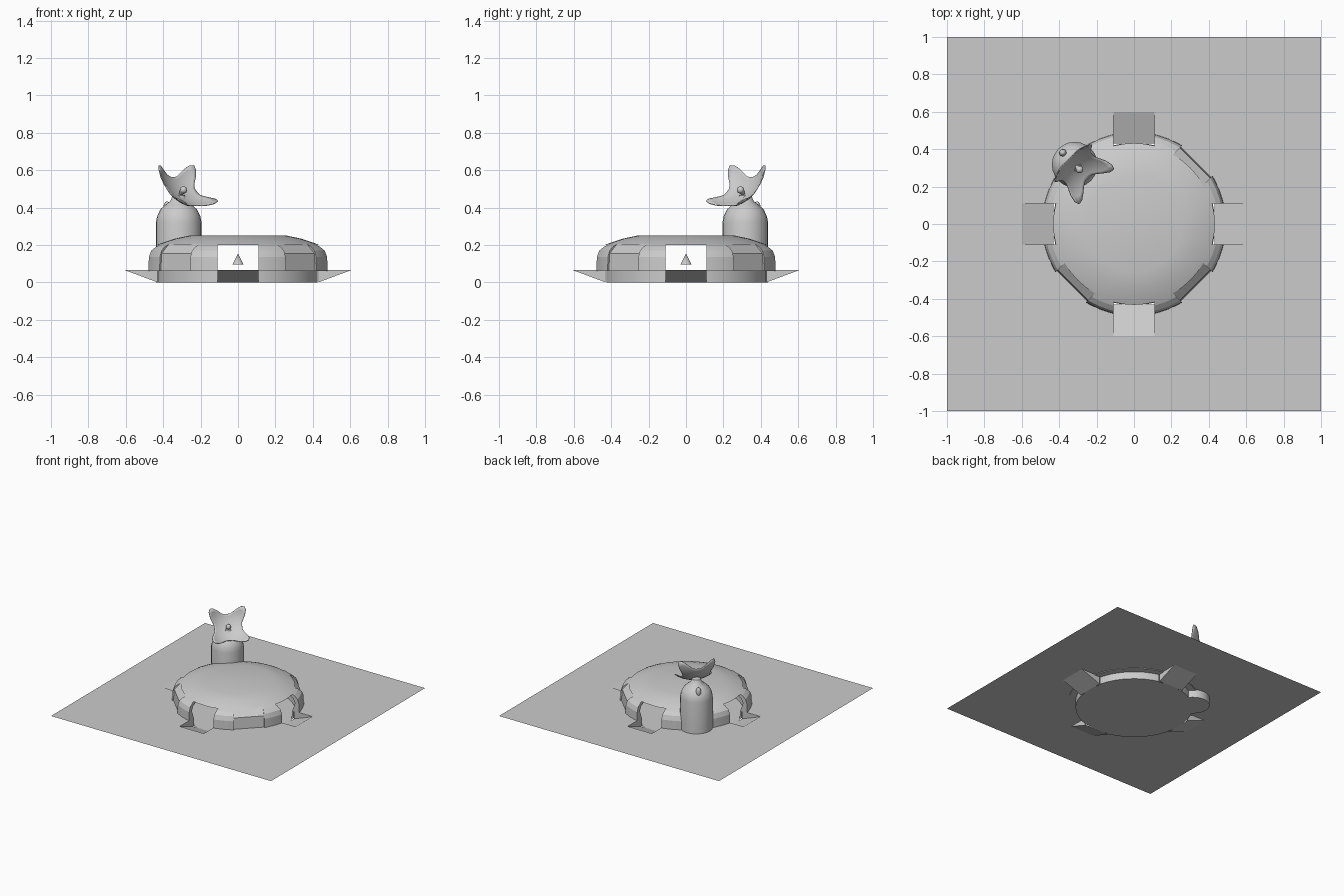
import bpy, bmesh
from math import sin, cos, asin, pi, sqrt, radians
from mathutils import Vector, Matrix

if "Cube" in bpy.data.objects:
    bpy.data.objects.remove(bpy.data.objects["Cube"])

grey = bpy.data.materials.new("plain grey")
grey.use_nodes = True
grey.diffuse_color = (0.6, 0.6, 0.6, 1)
grey.node_tree.nodes["Principled BSDF"].inputs["Base Color"].default_value = (0.6, 0.6, 0.6, 1)

GROUND = 0.065
DOOR = 0.11      # half width of a doorway
WALL = 0.44      # radius of the sunken wall


def finish(name, bm, smooth=True):
    """Turn a bmesh into a named, shaded object."""
    mesh = bpy.data.meshes.new(name)
    bm.to_mesh(mesh)
    bm.free()
    mesh.materials.append(grey)
    obj = bpy.data.objects.new(name, mesh)
    bpy.context.collection.objects.link(obj)
    bpy.ops.object.select_all(action="DESELECT")
    obj.select_set(True)
    bpy.context.view_layer.objects.active = obj
    if smooth:
        bpy.ops.object.shade_smooth_by_angle(angle=radians(35))
    return obj


def lathe(profile, steps=32):
    """Spin a (radius, height) profile about z."""
    bm = bmesh.new()
    verts = [bm.verts.new((r, 0, z)) for r, z in profile]
    edges = [bm.edges.new(pair) for pair in zip(verts, verts[1:])]
    bmesh.ops.spin(bm, geom=verts + edges, angle=2 * pi, steps=steps,
                   axis=(0, 0, 1), cent=(0, 0, 0))
    bmesh.ops.remove_doubles(bm, verts=bm.verts, dist=0.0001)
    bmesh.ops.recalc_face_normals(bm, faces=bm.faces)
    return bm


def prism(bm, section, half, angle):
    """Extrude a (radius, height) section sideways and turn it about z."""
    turn = Matrix.Rotation(angle, 3, "Z")
    a, b = [[bm.verts.new(turn @ Vector((r, s, z))) for r, z in section]
            for s in (-half, half)]
    bm.faces.new(a)
    bm.faces.new(b[::-1])
    for i in range(len(a)):
        bm.faces.new((a[i - 1], b[i - 1], b[i], a[i]))


# Dome shell, with open doorways and shallow flat panels between them
outer = [(0, 0.25), (0.26, 0.25), (0.34, 0.233), (0.41, 0.21), (0.45, 0.192), (0.477, 0.17),
         (0.49, 0.135), (0.492, 0.06), (WALL, 0.06), (WALL, 0)]
inner = [(0.425, 0), (0.43, 0.06), (0.455, 0.13), (0.44, 0.165), (0.39, 0.19),
         (0.26, 0.23), (0, 0.23)]
dome = finish("dome", lathe(outer + inner, 48))
bm = bmesh.new()
door = [(0.3, -0.1), (0.7, -0.1), (0.7, 0.2), (0.3, 0.2)]
panel = [(0.468, 0.062), (0.6, 0.062), (0.6, 0.203), (0.41, 0.203), (0.462, 0.155)]
for k in range(4):
    prism(bm, door, DOOR, k * pi / 2)
    prism(bm, panel, 0.115, k * pi / 2 + pi / 4)
bmesh.ops.recalc_face_normals(bm, faces=bm.faces)
cutter = finish("cutter", bm, False)
cutter.hide_render = True
cut = dome.modifiers.new("openings", "BOOLEAN")
cut.operation, cut.object, cut.solver = "DIFFERENCE", cutter, "EXACT"
bpy.context.view_layer.objects.active = dome
bpy.ops.object.modifier_apply(modifier=cut.name)
bpy.data.objects.remove(cutter)
bpy.ops.object.select_all(action="DESELECT")
dome.select_set(True)
bpy.ops.object.shade_smooth_by_angle(angle=radians(14))

# Sunken floor
bm = bmesh.new()
bmesh.ops.create_circle(bm, cap_ends=True, segments=48, radius=WALL - 0.005)
finish("floor", bm, False)

# Ground sheet with a hole for the dome and its four ramps
bm = bmesh.new()
start = asin(DOOR / WALL)
hole = []
for k in range(4):
    turn = Matrix.Rotation(k * pi / 2, 3, "Z")
    arc = [start + (pi / 2 - 2 * start) * i / 8 for i in range(9)]
    pts = [(0.6, -DOOR), (0.6, DOOR)] + [(WALL * cos(t), WALL * sin(t)) for t in arc]
    hole += [turn @ Vector((x, y, GROUND)) for x, y in pts]
square = [Vector((x, y, GROUND)) for x, y in ((-1, -1), (1, -1), (1, 1), (-1, 1))]
for loop in (square, hole):
    verts = [bm.verts.new(p) for p in loop]
    for i in range(len(verts)):
        bm.edges.new((verts[i - 1], verts[i]))
bmesh.ops.triangle_fill(bm, edges=bm.edges, use_beauty=True, normal=(0, 0, 1))
finish("ground", bm, False)

# Ramps going down into the doorways, with side walls
for k, side in enumerate(("left", "back", "right", "front")):
    bm = bmesh.new()
    turn = Matrix.Rotation(k * pi / 2, 3, "Z")
    (t1, b1, c1), (t2, b2, c2) = [
        [bm.verts.new(turn @ Vector(p)) for p in
         ((0.605, s, GROUND), (0.43, s, 0), (0.43, s, GROUND))] for s in (-DOOR, DOOR)]
    bm.faces.new((t1, t2, b2, b1))
    bm.faces.new((t1, b1, c1))
    bm.faces.new((t2, c2, b2))
    finish(side + "_ramp", bm, False)

# Small cone hanging in the middle of the room
bm = bmesh.new()
bmesh.ops.create_cone(bm, cap_ends=True, segments=16, radius1=0.03, radius2=0, depth=0.06,
                      matrix=Matrix.Translation((0, 0, 0.125)))
finish("room_cone", bm)

# Tower behind the dome
tower = finish("tower", lathe([
    (0, 0), (0.122, 0), (0.122, 0.32), (0.115, 0.355), (0.098, 0.39), (0.07, 0.415),
    (0.045, 0.435), (0.032, 0.465), (0, 0.475)], 24))
tower.location = (-0.317, 0.317, 0)

# Small pod on the tower's back shoulder
bm = bmesh.new()
bmesh.ops.create_uvsphere(bm, u_segments=12, v_segments=8, radius=0.02)
pod = finish("tower_pod", bm)
pod.location = (-0.38, 0.38, 0.395)
pod.scale = (1, 1, 1.9)

# Four-pointed dish, modelled facing up and then tilted
RADIUS = 0.24
bm = bmesh.new()
centre = bm.verts.new((0, 0, 0))
rings = []
for j in range(1, 8):
    ring = []
    for i in range(48):
        t = 2 * pi * i / 48
        r = (0.105 + 0.08 * sin(2 * t) ** 4) * j / 7
        ring.append(bm.verts.new((r * cos(t), r * sin(t), RADIUS - sqrt(RADIUS ** 2 - r * r))))
    rings.append(ring)
for i in range(48):
    bm.faces.new((centre, rings[0][i - 1], rings[0][i]))
    for a, b in zip(rings, rings[1:]):
        bm.faces.new((a[i - 1], b[i - 1], b[i], a[i]))
dish = finish("dish", bm)
thick = dish.modifiers.new("thickness", "SOLIDIFY")
thick.thickness = 0.005

# Feed cone in the dish
bm = bmesh.new()
bmesh.ops.create_cone(bm, cap_ends=True, segments=12, radius1=0.008, radius2=0.02, depth=0.03,
                      matrix=Matrix.Translation((0, 0, 0.015)))
bmesh.ops.create_uvsphere(bm, u_segments=12, v_segments=8, radius=0.02,
                          matrix=Matrix.Translation((0, 0, 0.032)))
feed = finish("dish_feed", bm)

# Aim dish and feed forward, to the left and up
facing = Vector((0.51, -0.51, 0.69)).normalized()
across = Vector((1, 1, 0)).normalized()
aim = Matrix((across, facing.cross(across), facing)).transposed().to_4x4()
aim.translation = Vector((-0.267, 0.267, 0.527)) - facing * 0.08
for obj in (dish, feed):
    obj.matrix_world = aim
